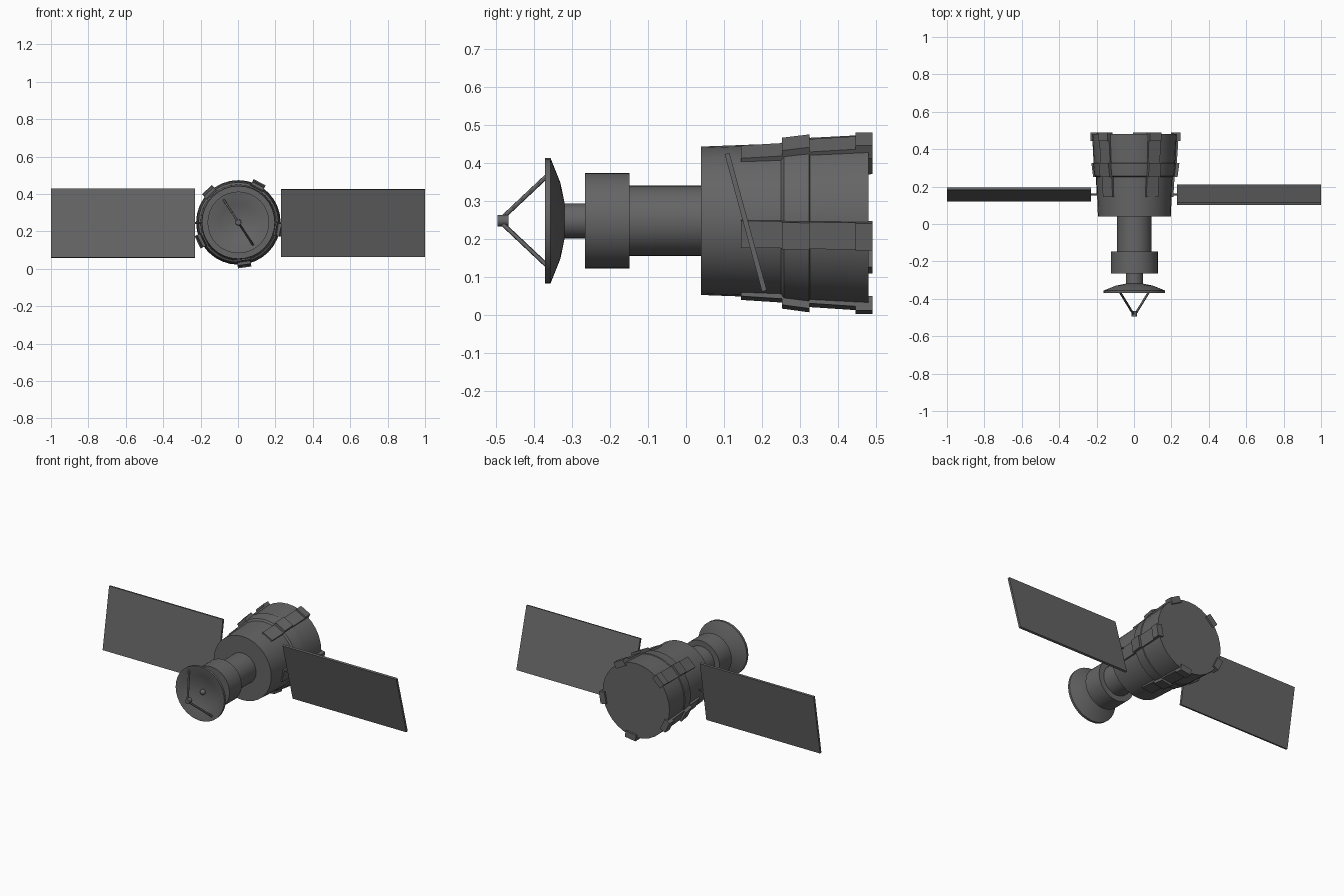
import bpy, bmesh, math
from mathutils import Vector, Matrix

if "Cube" in bpy.data.objects:
    bpy.data.objects.remove(bpy.data.objects["Cube"])

AXIS_X, AXIS_Z = 0.002, 0.248   # position of the long body axis

grey = bpy.data.materials.new("dark_grey")
grey.diffuse_color = (0.13, 0.13, 0.13, 1)
grey.use_nodes = True
grey.node_tree.nodes["Principled BSDF"].inputs["Base Color"].default_value = grey.diffuse_color


def finish(name, bm, smooth=True):
    bmesh.ops.recalc_face_normals(bm, faces=bm.faces)
    mesh = bpy.data.meshes.new(name)
    bm.to_mesh(mesh)
    bm.free()
    mesh.materials.append(grey)
    ob = bpy.data.objects.new(name, mesh)
    bpy.context.collection.objects.link(ob)
    if smooth:
        bpy.ops.object.select_all(action='DESELECT')
        ob.select_set(True)
        bpy.context.view_layer.objects.active = ob
        bpy.ops.object.shade_smooth_by_angle(angle=math.radians(30))
    return ob


def lathe(name, profile, sides=32):
    """Revolve (y, radius) points around the body axis and cap both ends."""
    bm = bmesh.new()
    rings = []
    for y, r in profile:
        rings.append([bm.verts.new((AXIS_X + r * math.cos(2 * math.pi * i / sides), y,
                                    AXIS_Z + r * math.sin(2 * math.pi * i / sides)))
                      for i in range(sides)])
    for a, b in zip(rings, rings[1:]):
        for i in range(sides):
            j = (i + 1) % sides
            bm.faces.new((a[i], a[j], b[j], b[i]))
    bm.faces.new(rings[0])
    bm.faces.new(rings[-1])
    return finish(name, bm)


def rod(name, p, q, radius):
    p, q = Vector(p), Vector(q)
    bm = bmesh.new()
    turn = (q - p).to_track_quat('Z', 'Y').to_matrix().to_4x4()
    bmesh.ops.create_cone(bm, cap_ends=True, segments=12, radius1=radius, radius2=radius,
                          depth=(q - p).length, matrix=Matrix.Translation((p + q) / 2) @ turn)
    return finish(name, bm)


def rib(name, profile, width, angle):
    """Extrude a (y, radius) side profile across its width, then turn it about the axis."""
    c, s = math.cos(angle), math.sin(angle)
    bm = bmesh.new()
    sides = [[bm.verts.new((AXIS_X + r * c - w * s, y, AXIS_Z + r * s + w * c)) for y, r in profile]
             for w in (-width / 2, width / 2)]
    bm.faces.new(sides[0])
    bm.faces.new(sides[1])
    n = len(profile)
    for i in range(n):
        j = (i + 1) % n
        bm.faces.new((sides[0][i], sides[0][j], sides[1][j], sides[1][i]))
    return finish(name, bm, smooth=False)


# Main body with its raised band, and the narrower sections in front of it
lathe("main_body", [(0.04, 0.195), (0.25, 0.203), (0.257, 0.214), (0.323, 0.222),
                    (0.326, 0.218), (0.48, 0.226)])
lathe("neck", [(-0.16, 0.0925), (0.05, 0.0925)])
lathe("collar", [(-0.265, 0.126), (-0.148, 0.126)])
lathe("dish_mount", [(-0.328, 0.046), (-0.26, 0.046)])

# Stepped ribs around the body
RIB = [(0.145, 0.185), (0.145, 0.205), (0.252, 0.212), (0.252, 0.228), (0.325, 0.238),
       (0.325, 0.224), (0.445, 0.232), (0.445, 0.243), (0.49, 0.243), (0.49, 0.205)]
for k in range(5):
    rib(f"body_rib_{k + 1}", RIB, 0.072, math.radians(-82 + 72 * k))

# Dish, shallow and hollow towards the front
lathe("dish", [(-0.319, 0.046), (-0.330, 0.100), (-0.356, 0.165), (-0.370, 0.165),
               (-0.370, 0.159), (-0.349, 0.100), (-0.339, 0.045), (-0.336, 0.005)])

# Feed bump, struts and tip of the dish
bm = bmesh.new()
bmesh.ops.create_uvsphere(bm, u_segments=16, v_segments=8, radius=0.016,
                          matrix=Matrix.Translation((AXIS_X, -0.342, AXIS_Z)))
finish("dish_feed", bm)
lathe("antenna_tip", [(-0.495, 0.015), (-0.466, 0.015)], 16)
for side, sign in (("upper", 1), ("lower", -1)):
    rod(f"{side}_strut", (AXIS_X - 0.005 * sign, -0.482, AXIS_Z + 0.008 * sign),
        (AXIS_X - 0.078 * sign, -0.363, AXIS_Z + 0.120 * sign), 0.006)

# Solar panels, each tilted its own way about the supporting rod
for side, sign, tilt in (("right", 1, 15.2), ("left", -1, -9.7)):
    bm = bmesh.new()
    bmesh.ops.create_cube(bm, size=1, matrix=Matrix.Translation((sign * 0.615, 0.157, 0.244))
                          @ Matrix.Rotation(math.radians(tilt), 4, 'X')
                          @ Matrix.Diagonal((0.77, 0.013, 0.374, 1)))
    finish(f"{side}_solar_panel", bm, smooth=False)
    rod(f"{side}_panel_rod", (sign * 0.18, 0.157, 0.244), (sign * 0.24, 0.157, 0.244), 0.005)
